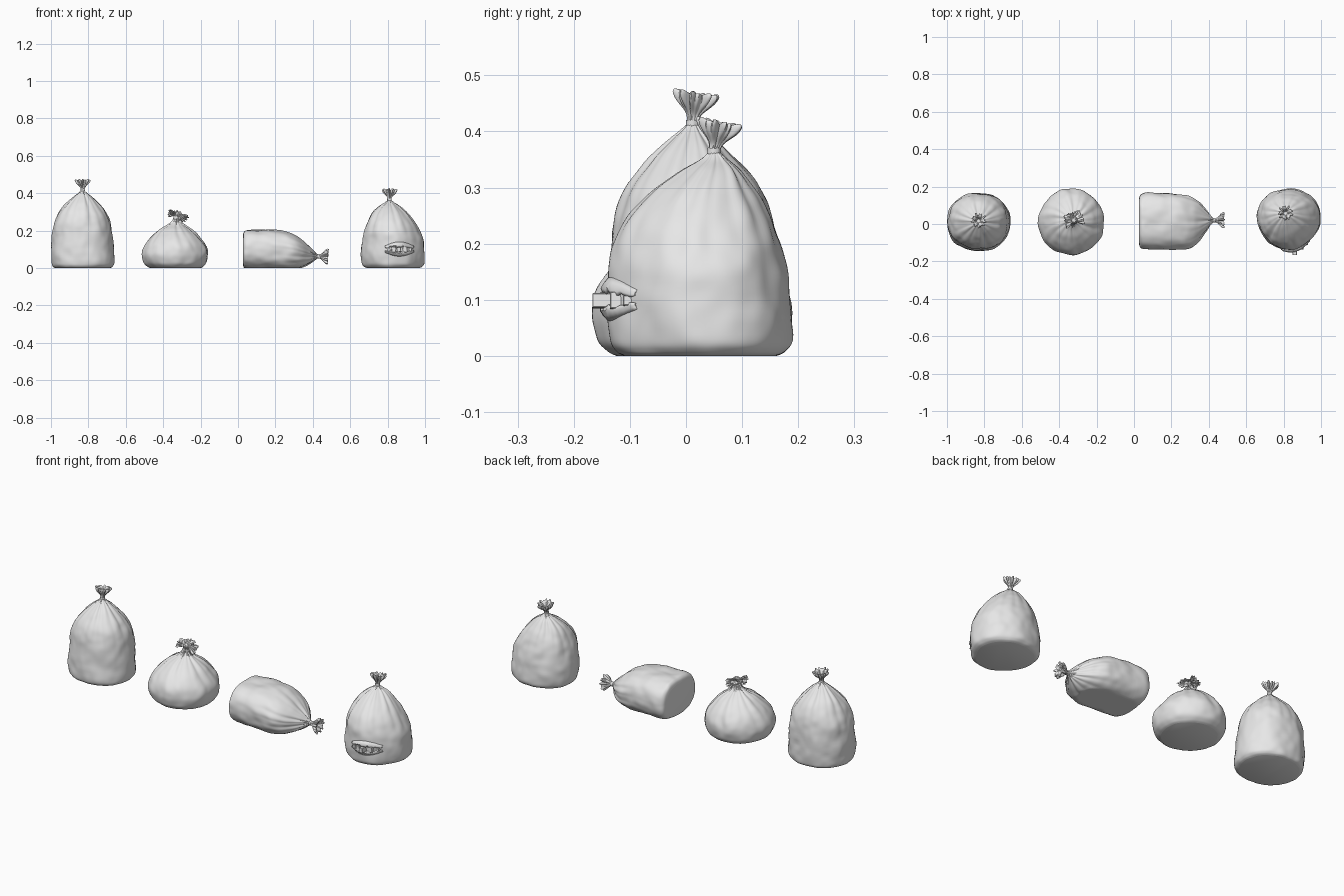
import bpy, bmesh, math, random
from mathutils import Matrix, Vector, noise
from mathutils.bvhtree import BVHTree

if "Cube" in bpy.data.objects:
    bpy.data.objects.remove(bpy.data.objects["Cube"])

random.seed(4)
grey = bpy.data.materials.new("grey_plastic")
grey.diffuse_color = (0.8, 0.8, 0.8, 1)
grey.use_nodes = True
grey.node_tree.nodes["Principled BSDF"].inputs["Base Color"].default_value = grey.diffuse_color


def finish(name, bm, angle=50):
    bmesh.ops.recalc_face_normals(bm, faces=bm.faces)
    me = bpy.data.meshes.new(name)
    bm.to_mesh(me)
    bm.free()
    ob = bpy.data.objects.new(name, me)
    bpy.context.collection.objects.link(ob)
    me.materials.append(grey)
    bpy.ops.object.select_all(action='DESELECT')
    ob.select_set(True)
    bpy.context.view_layer.objects.active = ob
    bpy.ops.object.shade_smooth_by_angle(angle=math.radians(angle))
    return ob


def catmull(a, b, c, d, f):
    return [0.5 * (2*q + (r-p)*f + (2*p-5*q+4*r-s)*f*f + (3*q-p-3*r+s)*f**3)
            for p, q, r, s in zip(a, b, c, d)]


def smooth(stations, sub):
    n, out = len(stations), []
    for i in range(n - 1):
        p = [stations[max(0, min(n-1, i+k))] for k in (-1, 0, 1, 2)]
        out += [catmull(*p, j / sub) for j in range(sub)]
    return out + [list(stations[-1])]


def loft(name, stations, M=Matrix(), lobes=(7, 11, 17), segs=112, sub=6,
         bumps=0.0, power=2.0, taper=0.0, lift=0.0, twist=0.0):
    """Pleated skin through stations (height, centre u, centre v, radius u, radius v, pleat)."""
    phases = [random.uniform(0, 6.28) for _ in lobes]
    seed = Vector((random.random(), random.random(), random.random())) * 20
    bm, rings = bmesh.new(), []
    for t, cu, cv, ru, rv, pleat in smooth(stations, sub):
        ring = []
        for i in range(segs):
            a = math.tau * i / segs
            c, s = math.cos(a), math.sin(a)
            k = (abs(c)**power + abs(s)**power) ** (-1 / power)
            wave = sum(1 - 2*abs(math.cos((n*a + q)/2 + twist*t))**3
                       for n, q in zip(lobes, phases)) / len(lobes)
            k *= 1 + pleat * wave
            u, v = ru*c*k*(1 + taper*s), rv*s*k
            if bumps:
                nz = noise.noise(Vector((u, v, t)) * 13 + seed) * 0.7
                nz += noise.noise(Vector((u, v, t)) * 27 + seed) * 0.3
                r = math.hypot(u, v) + 1e-6
                g = 1 + bumps * nz * min(1, r / 0.12) / r
                u, v = u*g, v*g
            co = M @ Vector((cu + u, cv + v, t + lift*wave*pleat))
            co.z = max(co.z, 0)
            ring.append(bm.verts.new(co))
        rings.append(ring)
    for r0, r1 in zip(rings, rings[1:]):
        for i in range(segs):
            j = (i + 1) % segs
            bm.faces.new((r0[i], r0[j], r1[j], r1[i]))
    bm.faces.new(rings[0][::-1])
    bm.faces.new(rings[-1])
    return finish(name, bm)


def place(pos, direction):
    return Matrix.Translation(pos) @ Vector(direction).to_track_quat('Z', 'Y').to_matrix().to_4x4()


def ruffle(name, pos, direction, size=1.0, flat=1.0):
    """Gathered bag mouth that fans out past the tie."""
    prof = [(-.008, .010, .1), (.004, .010, .15), (.014, .014, .25), (.03, .027, .3),
            (.043, .033, .32), (.050, .031, .3), (.046, .022, .25), (.03, .010, .2)]
    loft(name, [(t*size, 0, 0, r*size, r*size*flat, p) for t, r, p in prof],
         place(pos, direction), lobes=(9, 14), sub=4, lift=.012)


def tie(name, pos, direction, r=.012):
    """Band around the neck."""
    loft(name, [(-.007, 0, 0, r*.7, r*.7, .03), (-.007, 0, 0, r, r, .03),
                (.007, 0, 0, r, r, .03), (.007, 0, 0, r*.7, r*.7, .03)],
         place(pos, direction), segs=32, sub=1)


# Tall bag
loft("tall_bag", [
    (0, -.83, .01, .145, .135, 0), (.008, -.83, .01, .158, .147, 0),
    (.03, -.83, .01, .166, .153, 0), (.10, -.832, .012, .167, .154, 0),
    (.19, -.832, .014, .160, .149, .008), (.25, -.832, .014, .146, .138, .02),
    (.30, -.832, .013, .121, .118, .035), (.345, -.832, .012, .085, .082, .06),
    (.38, -.831, .012, .047, .045, .10), (.40, -.83, .012, .022, .022, .13),
    (.412, -.83, .012, .010, .010, .12)], bumps=.009, power=2.15)
tie("tall_bag_tie", (-.83, .012, .413), (0, .05, 1))
ruffle("tall_bag_mouth", (-.83, .012, .418), (0, .15, 1))

# Squat bag with a twisted, folded-over neck
loft("squat_bag", [
    (0, -.335, .012, .135, .135, 0), (.008, -.335, .012, .150, .150, 0),
    (.03, -.335, .012, .167, .168, 0), (.075, -.335, .012, .175, .176, .005),
    (.12, -.335, .013, .164, .166, .018), (.165, -.335, .015, .130, .134, .035),
    (.205, -.333, .018, .086, .088, .07), (.23, -.331, .02, .046, .046, .13),
    (.247, -.329, .02, .025, .025, .2), (.268, -.325, .02, .017, .017, .22),
    (.288, -.32, .02, .019, .018, .2), (.302, -.322, .02, .010, .010, .2)],
    bumps=.008, twist=12)
tie("squat_bag_tie", (-.325, .02, .268), (.2, 0, 1), .020)
for label, pos, way, size in (("left", (-.322, .02, .287), (-1, -.2, .15), .9),
                              ("right", (-.322, .02, .292), (.8, .35, -.6), 1.0),
                              ("back", (-.322, .022, .285), (-.3, 1, .2), .75)):
    ruffle("squat_bag_tail_" + label, pos, way, size, .55)

# Lying bag, lofted along x
along_x = Matrix(((0, 0, 1, 0), (1, 0, 0, 0), (0, 1, 0, 0), (0, 0, 0, 1)))
loft("lying_bag", [
    (.026, .015, .097, .115, .075, 0), (.033, .015, .097, .140, .097, 0),
    (.06, .015, .097, .150, .107, 0), (.15, .015, .097, .152, .108, 0),
    (.23, .012, .094, .149, .106, .01), (.30, .010, .085, .137, .092, .025),
    (.345, .012, .076, .106, .070, .05), (.385, .017, .068, .058, .043, .10),
    (.41, .02, .064, .024, .022, .15), (.425, .02, .062, .010, .010, .12)],
    along_x, bumps=.009, power=2.5)
tie("lying_bag_tie", (.425, .02, .062), (1, 0, -.1))
ruffle("lying_bag_mouth", (.43, .02, .062), (1, 0, -.05))

# Torn bag
torn = loft("torn_bag", [
    (0, .828, .026, .140, .135, 0), (.008, .828, .026, .155, .150, 0),
    (.03, .828, .025, .166, .162, 0), (.09, .828, .024, .169, .165, 0),
    (.15, .828, .022, .163, .158, .005), (.20, .823, .020, .149, .148, .015),
    (.25, .817, .022, .124, .126, .03), (.295, .812, .032, .093, .090, .05),
    (.33, .81, .044, .055, .053, .09), (.35, .81, .05, .024, .024, .13),
    (.363, .81, .05, .010, .010, .12)], bumps=.008, taper=.1)
tie("torn_bag_tie", (.81, .05, .363), (0, .1, 1))
ruffle("torn_bag_mouth", (.81, .051, .367), (0, .2, 1))

# Ragged flaps around the tear, following the bag front
probe = bmesh.new()
probe.from_mesh(torn.data)
tree = BVHTree.FromBMesh(probe)
probe.free()


def front(x, z):
    hit = tree.ray_cast(Vector((x, -1, z)), Vector((0, 1, 0)))[0]
    return hit.y if hit else -.13


for name, z_in, z_out in (("upper_flap", .112, .140), ("lower_flap", .088, .062)):
    bm, rows, n = bmesh.new(), [], 24
    for i in range(n + 1):
        x = .785 + .155 * i / n
        arch = math.sin(math.pi * i / n)
        jag = random.uniform(-.004, .004)
        row = []
        for f, off in ((0, .001), (.35, .008), (.7, .013), (1, .009)):
            z = z_out + (z_in - z_out) * f + jag * f
            z = .1 + (z - .1) * (.45 + .55 * arch)
            row.append(bm.verts.new((x, front(x, z) - off * (.4 + .6*arch), z)))
        rows.append(row)
    for a, b in zip(rows, rows[1:]):
        for k in range(3):
            bm.faces.new((a[k], b[k], b[k+1], a[k+1]))
    flap = finish(name, bm)
    mod = flap.modifiers.new("thickness", 'SOLIDIFY')
    mod.thickness = .003

# Rubbish poking out of the tear
for i, (x, w, h, out) in enumerate(((.805, .018, .02, .008), (.832, .022, .03, .012),
                                    (.86, .022, .026, .030), (.893, .024, .03, .011),
                                    (.922, .016, .018, .008))):
    bm = bmesh.new()
    turn = Matrix.Rotation(random.uniform(-.2, .2), 4, 'Y')
    M = Matrix.Translation((x, front(x, .098) - out/2 + .006, .098)) @ turn
    bmesh.ops.create_cube(bm, size=1, matrix=M @ Matrix.Diagonal((w, out + .012, h, 1)))
    bmesh.ops.bevel(bm, geom=bm.edges[:], offset=.0015, segments=1, affect='EDGES')
    finish("rubbish_piece_%d" % (i + 1), bm, 30)
